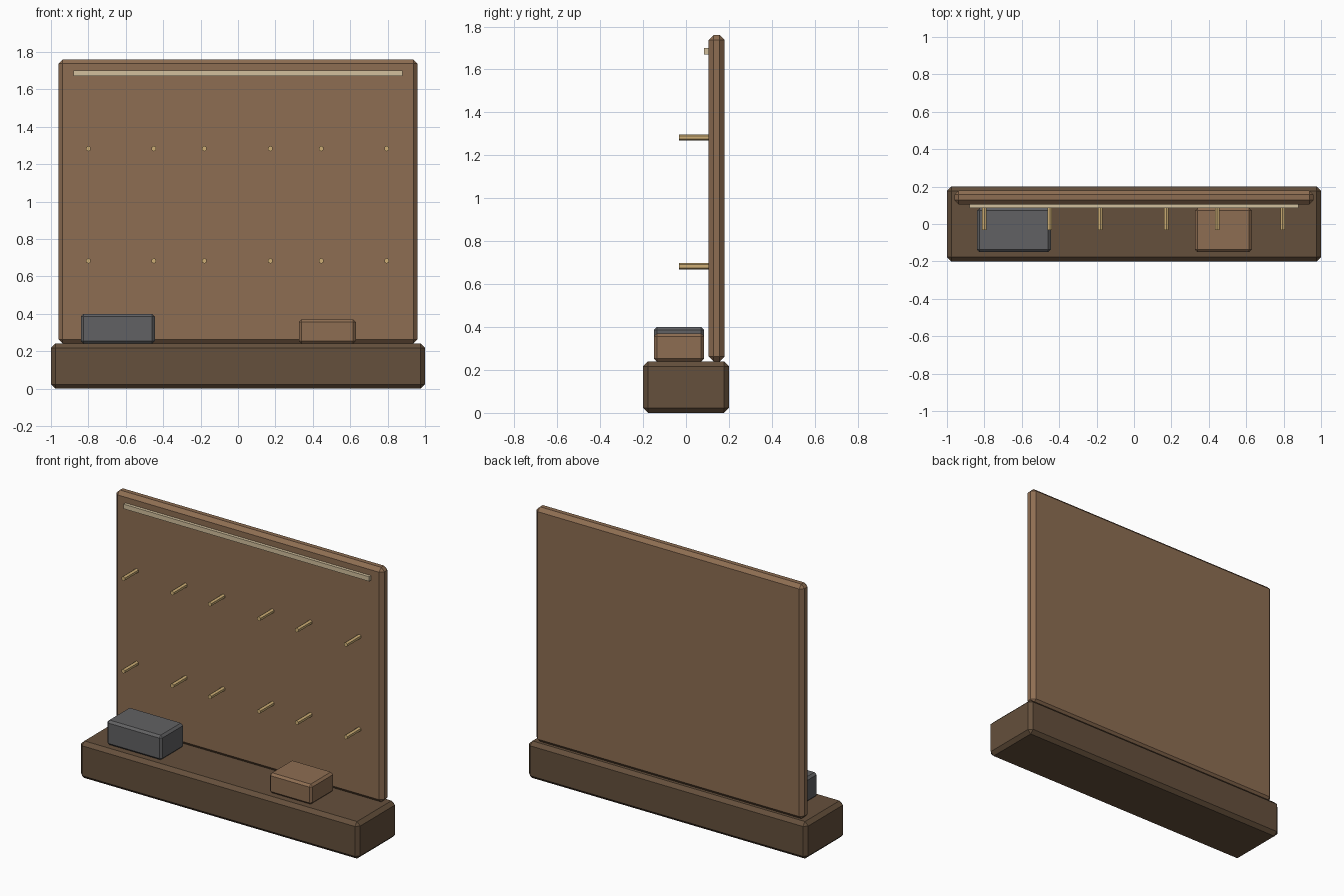
import bpy
import math

old = bpy.data.objects.get("Cube")
if old:
    bpy.data.objects.remove(old, do_unlink=True)


def material(name, rgb):
    m = bpy.data.materials.new(name)
    m.use_nodes = True
    col = (*rgb, 1.0)
    m.diffuse_color = col
    m.node_tree.nodes["Principled BSDF"].inputs["Base Color"].default_value = col
    return m


dark_wood = material("dark wood", (0.13, 0.08, 0.045))
warm_wood = material("warm wood", (0.27, 0.155, 0.085))
grey = material("slate grey", (0.12, 0.12, 0.125))
brass = material("brass", (0.62, 0.43, 0.18))
cream = material("cream", (0.65, 0.53, 0.34))


def box(name, lo, hi, mat, bevel=0.0):
    """Box between two corners with an optional flat chamfer."""
    mid = [(a + b) / 2 for a, b in zip(lo, hi)]
    bpy.ops.mesh.primitive_cube_add(size=1, location=mid)
    ob = bpy.context.object
    ob.name = name
    ob.scale = [b - a for a, b in zip(lo, hi)]
    bpy.ops.object.transform_apply(location=False, rotation=False, scale=True)
    ob.data.materials.append(mat)
    if bevel:
        mod = ob.modifiers.new("chamfer", 'BEVEL')
        mod.width = bevel
        mod.segments = 1
    return ob


# Base, upright panel and top strip
box("base", (-1, -0.2, 0), (1, 0.2, 0.24), dark_wood, 0.023)
box("back_panel", (-0.96, 0.105, 0.24), (0.96, 0.18, 1.76), warm_wood, 0.023)
box("top_strip", (-0.88, 0.085, 1.67), (0.88, 0.106, 1.70), cream)

# Boxes standing on the base
box("grey_box", (-0.84, -0.15, 0.24), (-0.445, 0.085, 0.40), grey, 0.014)
box("wooden_box", (0.325, -0.15, 0.24), (0.63, 0.085, 0.37), warm_wood, 0.014)

# Two rows of pegs
for row, z in (("lower", 0.683), ("upper", 1.283)):
    for i, x in enumerate((-0.8, -0.45, -0.18, 0.173, 0.445, 0.795)):
        bpy.ops.mesh.primitive_cylinder_add(
            vertices=6, radius=0.0145, depth=0.14,
            location=(x, 0.037, z), rotation=(math.pi / 2, 0, 0))
        peg = bpy.context.object
        peg.name = f"{row}_peg_{i + 1}"
        peg.data.materials.append(brass)
